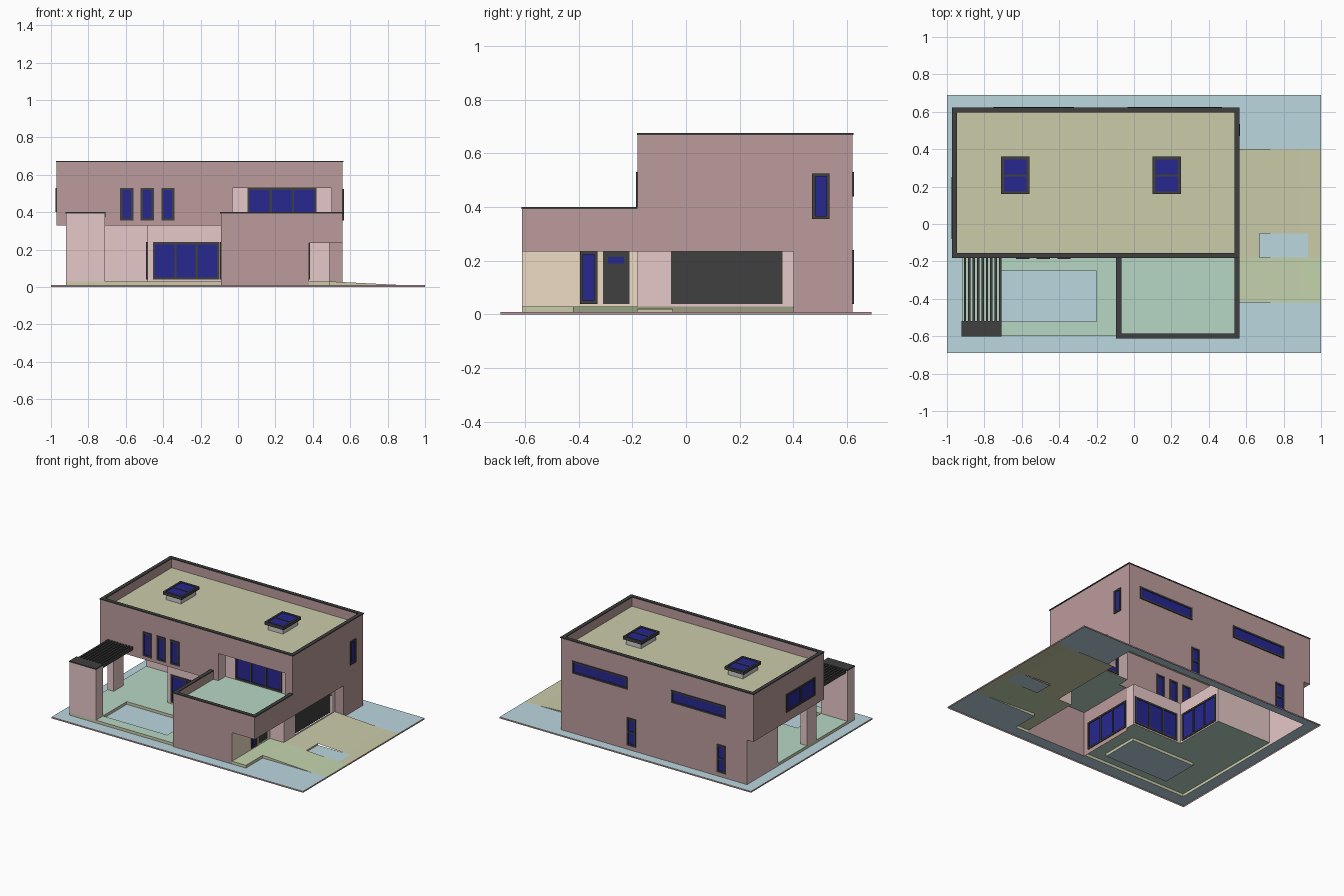
import bpy

if "Cube" in bpy.data.objects:
    bpy.data.objects.remove(bpy.data.objects["Cube"])

MATS = {}
COLOURS = dict(brown=(.50, .33, .33), pink=(.80, .58, .58), dark=(.05, .05, .05), glass=(.02, .02, .28),
               lawn=(.50, .68, .74), green=(.47, .68, .55), roof=(.60, .60, .40), path=(.56, .66, .42),
               tan=(.85, .72, .56), grey=(.6, .6, .58))


def make(name, verts, faces, col):
    if col not in MATS:
        MATS[col] = bpy.data.materials.new(col)
        MATS[col].diffuse_color = (*COLOURS[col], 1)
    me = bpy.data.meshes.new(name)
    me.from_pydata(verts, [], faces)
    me.materials.append(MATS[col])
    ob = bpy.data.objects.new(name, me)
    bpy.context.collection.objects.link(ob)
    return ob


def place(axis, pos, a, b):
    return {'x': (pos, a, b), 'y': (a, pos, b), 'z': (a, b, pos)}[axis]


def sheet(name, axis, pos, n, rect, col, holes=(), keeps=()):
    """Flat panel on an axis plane with rectangular openings; pos may be a function of the first coordinate."""
    rects = [rect, *holes, *keeps]
    A = sorted({v for r in rects for v in r[:2] if rect[0] <= v <= rect[1]})
    B = sorted({v for r in rects for v in r[2:] if rect[2] <= v <= rect[3]})
    h = pos if callable(pos) else (lambda a: pos)
    verts = [place(axis, h(a), a, b) for a in A for b in B]
    inside = lambda r, p, q: r[0] < p < r[1] and r[2] < q < r[3]
    flip = (n < 0) != (axis == 'y')
    faces, m = [], len(B)
    for i in range(len(A) - 1):
        for j in range(m - 1):
            p, q = (A[i] + A[i + 1]) / 2, (B[j] + B[j + 1]) / 2
            if any(inside(r, p, q) for r in holes) and not any(inside(r, p, q) for r in keeps):
                continue
            f = (i * m + j, (i + 1) * m + j, (i + 1) * m + j + 1, i * m + j + 1)
            faces.append(f[::-1] if flip else f)
    return make(name, verts, faces, col)


def boxes(name, items, col):
    verts, faces = [], []
    for lo, hi in items:
        lo, hi = [min(p) for p in zip(lo, hi)], [max(p) for p in zip(lo, hi)]
        o = len(verts)
        verts += [(x, y, z) for x in (lo[0], hi[0]) for y in (lo[1], hi[1]) for z in (lo[2], hi[2])]
        faces += [tuple(o + k for k in f) for f in
                  ((0, 1, 3, 2), (4, 6, 7, 5), (0, 4, 5, 1), (2, 3, 7, 6), (0, 2, 6, 4), (1, 5, 7, 3))]
    return make(name, verts, faces, col)


def window(name, axis, pos, n, r, cols=1, rows=1, t=.012):
    a0, a1, b0, b1 = r
    bars = []
    for i in range(cols + 1):
        c = a0 + (a1 - a0 - t) * i / cols
        bars.append((c, c + t, b0, b1))
    for j in range(rows + 1):
        c = b0 + (b1 - b0 - t) * j / rows
        bars.append((a0, a1, c, c + t))
    boxes(name + "_frame", [(place(axis, pos - .006 * n, p[0], p[2]), place(axis, pos + .006 * n, p[1], p[3]))
                            for p in bars], "dark")
    sheet(name + "_glass", axis, pos, n, r, "glass")


def ring(name, x0, x1, y0, y1, z0, z1, t, col):
    boxes(name, [((x0, y0, z0), (x1, y0 + t, z1)), ((x0, y1 - t, z0), (x1, y1, z1)),
                 ((x0, y0 + t, z0), (x0 + t, y1 - t, z1)), ((x1 - t, y0 + t, z0), (x1, y1 - t, z1))], col)


def skirt(name, r, z0, z1, s, col):
    """Four vertical sides around a rectangle, facing out (s=1) or in (s=-1)."""
    x0, x1, y0, y1 = r
    sheet(name + "_left", 'x', x0, -s, (y0, y1, z0, z1), col)
    sheet(name + "_right", 'x', x1, s, (y0, y1, z0, z1), col)
    sheet(name + "_front", 'y', y0, -s, (x0, x1, z0, z1), col)
    sheet(name + "_back", 'y', y1, s, (x0, x1, z0, z1), col)


# Plot: lawn with openings below the house, terrace and drive
pool, bed = (-.71, -.20, -.52, -.25), (.67, .93, -.18, -.05)
G = .01
plot = (-1, 1, -.69, .69)
sheet("lawn", 'z', G, 1, plot, "lawn",
      [(-.92, .56, -.18, .62), (-.92, -.09, -.60, -.18), (-.09, .49, -.61, -.18), (.49, 1, -.42, .40)], [pool, bed])
skirt("plot_edge", plot, 0, G, 1, "brown")

# Terrace with pool, and porch
sheet("terrace", 'z', .03, 1, (-.92, -.09, -.60, .27), "green", [pool, (-.485, -.09, -.11, .27)])
sheet("terrace_front", 'y', -.60, -1, (-.92, -.09, G, .03), "roof")
sheet("terrace_side", 'x', -.92, -1, (-.60, .27, G, .03), "roof")
skirt("pool_side", pool, G, .03, -1, "roof")
sheet("porch", 'z', .03, 1, (.38, .49, -.61, -.18), "path")
sheet("porch_front", 'y', -.61, -1, (.38, .49, G, .03), "roof")
sheet("porch_side", 'x', .49, 1, (-.61, -.42, G, .03), "roof")

# Sloping drive and path
slope = lambda x: G + .02 * max(0, (.89 - x) / .40)
sheet("drive", 'z', slope, 1, (.49, 1, -.18, .40), "roof", [bed, (.89, .89, -.18, .40)])
sheet("path", 'z', slope, 1, (.49, 1, -.42, -.18), "path", [(.67, .89, -.42, -.18)], [(.67, .89, -.42, -.18)])
for nm, y, n in (("path_edge", -.42, -1), ("drive_edge", .40, 1)):
    make(nm, [(.49, y, G), (.89, y, G), (.49, y, .03)], [(0, 1, 2)[::-n]], "roof")
sheet("bed_side", 'x', .67, 1, (-.18, -.05, G, slope(.67)), "roof")

# Window openings
small = [(x, x + .07, .355, .53) for x in (-.63, -.52, -.41)]
strips = [(.03, .47, .44, .53), (-.75, -.32, .44, .53)]
low = [(-.035, .035, .04, .24), (-.75, -.68, .04, .24)]
side_win, left_win = (.47, .535, .355, .525), (-.08, .25, .40, .53)
slide_front, slide_block, slide_wing = (-.455, -.10, .04, .24), (-.57, -.19, .04, .24), (-.09, .25, .04, .24)
balcony_win, porch_win = (.05, .42, .34, .53), (-.395, -.33, .04, .235)
door, garage = (-.31, -.21, .04, .235), (-.055, .36, .04, .235)

# Main volume walls
T = .675
recess = (-.03, .50, .33, .53)
sheet("front_wall", 'y', -.18, -1, (-.97, .56, .33, T), "brown", small + [recess])
sheet("back_wall", 'y', .62, 1, (-.97, .56, G, T), "brown", strips + low + [(-.97, -.92, G, .33)])
sheet("left_upper_wall", 'x', -.97, -1, (-.18, .62, .33, T), "brown", [left_win])
sheet("right_wall", 'x', .56, 1, (-.61, .62, G, T), "brown",
      [(-.61, .40, G, .235), (-.61, -.18, .40, T), side_win])
sheet("left_lower_wall", 'x', -.92, -1, (.27, .62, G, .33), "pink")
sheet("recess_back_wall", 'y', .27, -1, (-.92, -.485, .03, .33), "pink")
sheet("wing_wall", 'x', -.485, -1, (-.11, .27, .03, .33), "pink", [slide_wing])
sheet("living_wall", 'y', -.11, -1, (-.485, -.09, .03, .33), "pink", [slide_front])
sheet("living_return", 'x', -.09, -1, (-.18, -.11, .03, .33), "pink")
sheet("overhang_soffit", 'z', .33, -1, (-.97, -.09, -.18, .62), "pink",
      [(-.485, -.09, -.11, .62), (-.92, -.485, .27, .62)])

# Front block, porch and garage walls
sheet("block_front", 'y', -.61, -1, (-.09, .56, G, .40), "brown", [(.38, .56, G, .235)])
sheet("block_left", 'x', -.09, -1, (-.61, -.18, G, .40), "brown", [slide_block])
sheet("porch_wall", 'x', .38, 1, (-.61, -.18, .03, .235), "tan", [porch_win, door])
sheet("porch_return", 'y', -.18, -1, (.38, .49, .03, .235), "pink")
sheet("garage_wall", 'x', .49, 1, (-.18, .40, .03, .235), "pink", [garage])
sheet("garage_return", 'y', .40, -1, (.49, .56, G, .235), "brown")
sheet("garage_soffit", 'z', .235, -1, (.38, .56, -.61, .40), "pink", [(.38, .49, -.18, .40)])

# Balcony recess in the upper floor
sheet("balcony_back", 'y', -.10, -1, (-.03, .50, .335, .53), "pink", [balcony_win])
sheet("balcony_left", 'x', -.03, 1, (-.18, -.10, .335, .53), "pink")
sheet("balcony_right", 'x', .50, -1, (-.18, -.10, .335, .53), "pink")
sheet("balcony_ceiling", 'z', .53, -1, (-.03, .50, -.18, -.10), "pink")
sheet("balcony_floor", 'z', .335, 1, (-.09, .56, -.61, -.10), "green",
      [(-.09, -.03, -.18, -.10), (.50, .56, -.18, -.10)])

# Roof, parapets and dark copings
sheet("main_roof", 'z', .605, 1, (-.97, .56, -.18, .62), "roof")
skirt("parapet_inside", (-.947, .54, -.158, .598), .605, .668, -1, "brown")
ring("roof_coping", -.973, .565, -.183, .623, .668, T, .027, "dark")
sheet("balcony_parapet_left", 'x', -.07, 1, (-.588, -.18, .335, .395), "brown")
sheet("balcony_parapet_right", 'x', .54, -1, (-.588, -.18, .335, .395), "brown")
sheet("balcony_parapet_front", 'y', -.588, 1, (-.07, .54, .335, .395), "brown")
boxes("balcony_coping", [((-.095, -.613, .393), (.565, -.586, .40)), ((-.095, -.586, .393), (-.068, -.18, .40)),
                         ((.538, -.586, .393), (.565, -.18, .40))], "dark")

# Windows and doors
for i, r in enumerate(small):
    window(f"small_window_{i}", 'y', -.18, -1, r)
for i in range(2):
    window(f"strip_window_{i}", 'y', .62, 1, strips[i])
    window(f"low_window_{i}", 'y', .62, 1, low[i], 1, 2)
window("right_window", 'x', .56, 1, side_win)
window("left_window", 'x', -.97, -1, left_win, 2)
window("living_slider", 'y', -.11, -1, slide_front, 3)
window("block_slider", 'x', -.09, -1, slide_block, 3)
window("wing_slider", 'x', -.485, -1, slide_wing, 3)
window("balcony_slider", 'y', -.10, -1, balcony_win, 3)
window("porch_window", 'x', .38, 1, porch_win)
sheet("front_door", 'x', .38, 1, door, "dark")
sheet("door_glass", 'x', .384, 1, (-.29, -.23, .19, .215), "glass")
sheet("garage_door", 'x', .485, 1, garage, "dark")

# Skylights
for i, x in enumerate((-.71, .10)):
    boxes(f"skylight_curb_{i}", [((x + .015, .175, .605), (x + .135, .345, .645))], "grey")
    ring(f"skylight_frame_{i}", x, x + .15, .16, .36, .643, .665, .014, "dark")
    boxes(f"skylight_bar_{i}", [((x, .255, .645), (x + .15, .265, .664))], "dark")
    boxes(f"skylight_glass_{i}", [((x + .01, .17, .645), (x + .14, .35, .66))], "glass")

# Pergola: end wall, cap, slats and corner pillar
boxes("pergola_wall", [((-.92, -.60, .03), (-.71, -.52, .392))], "pink")
boxes("pergola_cap", [((-.922, -.602, .392), (-.708, -.518, .40))], "dark")
boxes("pergola_slats", [((-.91 + .0235 * i, -.52, .375), (-.897 + .0235 * i, -.18, .398)) for i in range(9)], "dark")
boxes("corner_pillar", [((-.92, -.17, .03), (-.87, -.06, .33))], "pink")

for m in bpy.data.materials:
    if m.users and not m.is_grease_pencil:
        m.use_nodes = True
        m.node_tree.nodes["Principled BSDF"].inputs["Base Color"].default_value = m.diffuse_color
